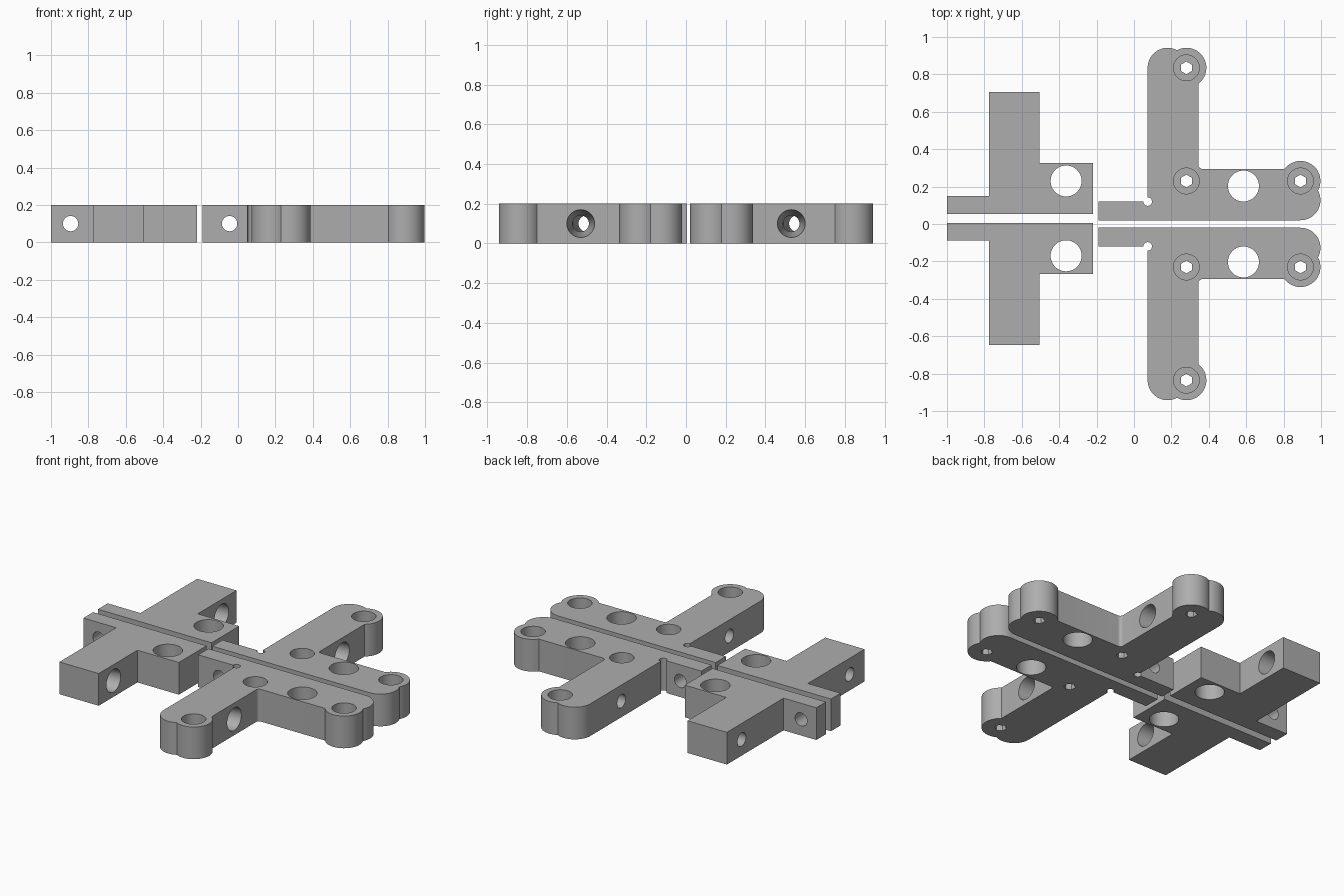
import bpy
import bmesh
from math import cos, sin, radians
from mathutils import Matrix, Vector

if "Cube" in bpy.data.objects:
    bpy.data.objects.remove(bpy.data.objects["Cube"], do_unlink=True)

HEIGHT = 0.2
MID = HEIGHT / 2

grey = bpy.data.materials.new("plain grey")
grey.use_nodes = True
grey.diffuse_color = (0.42, 0.42, 0.42, 1)
grey.node_tree.nodes["Principled BSDF"].inputs["Base Color"].default_value = grey.diffuse_color


def arc(cx, cy, r, start, end, steps=20):
    """Points along an arc, angles in degrees."""
    angles = [radians(start + (end - start) * i / steps) for i in range(steps + 1)]
    return [(cx + r * cos(a), cy + r * sin(a)) for a in angles]


def add_object(name, bm):
    mesh = bpy.data.meshes.new(name)
    bmesh.ops.recalc_face_normals(bm, faces=bm.faces)
    bm.to_mesh(mesh)
    bm.free()
    obj = bpy.data.objects.new(name, mesh)
    bpy.context.collection.objects.link(obj)
    mesh.materials.append(grey)
    return obj


def plate(name, outline):
    """Extrude an outline to the full height."""
    bm = bmesh.new()
    face = bm.faces.new([bm.verts.new((x, y, 0)) for x, y in outline])
    top = bmesh.ops.extrude_face_region(bm, geom=[face])["geom"]
    verts = [v for v in top if isinstance(v, bmesh.types.BMVert)]
    bmesh.ops.translate(bm, verts=verts, vec=(0, 0, HEIGHT))
    return add_object(name, bm)


def drill(obj, start, end, r1, r2=None, sides=48):
    """Cut a straight or tapered hole between two points."""
    start, end = Vector(start), Vector(end)
    axis = end - start
    turn = axis.to_track_quat('Z', 'Y').to_matrix().to_4x4()
    bm = bmesh.new()
    bmesh.ops.create_cone(bm, cap_ends=True, segments=sides, radius1=r1,
                          radius2=r1 if r2 is None else r2, depth=axis.length,
                          matrix=Matrix.Translation((start + end) / 2) @ turn)
    cutter = add_object("cutter", bm)
    cutter.hide_render = True
    mod = obj.modifiers.new("hole", 'BOOLEAN')
    mod.operation = 'DIFFERENCE'
    mod.solver = 'EXACT'
    mod.object = cutter
    bpy.context.view_layer.update()
    result = obj.evaluated_get(bpy.context.evaluated_depsgraph_get())
    mesh = bpy.data.meshes.new_from_object(result)
    obj.modifiers.clear()
    obj.data = mesh
    bpy.data.objects.remove(cutter, do_unlink=True)


def finish_pair(obj, name, axis_y):
    """Shade the part and add its mirror image across y = axis_y."""
    twin = obj.copy()
    twin.data = obj.data.copy()
    twin.name = name
    bpy.context.collection.objects.link(twin)
    twin.data.transform(Matrix.Translation((0, 2 * axis_y, 0)) @ Matrix.Diagonal((1, -1, 1, 1)))
    twin.data.flip_normals()
    for part in (obj, twin):
        bpy.ops.object.select_all(action='DESELECT')
        part.select_set(True)
        bpy.context.view_layer.objects.active = part
        bpy.ops.object.shade_smooth_by_angle(angle=radians(25))


# Square-edged bracket
square = plate("square_bracket_back", [
    (-1, 0.054), (-0.22, 0.054), (-0.22, 0.326), (-0.505, 0.326),
    (-0.505, 0.706), (-0.775, 0.706), (-0.775, 0.149), (-1, 0.149)])
drill(square, (-0.363, 0.23, -0.1), (-0.363, 0.23, 0.3), 0.083)
drill(square, (-0.895, 0, MID), (-0.895, 0.3, MID), 0.041)
drill(square, (-0.795, 0.56, MID), (-0.485, 0.56, MID), 0.039, 0.072)
finish_pair(square, "square_bracket_front", 0.03)

# Rounded bracket with screw bosses
R = 0.107
outline = [(-0.19, 0.02)]
outline += arc(0.89, 0.127, R, -90, 28.8)             # outer corner
outline += arc(0.89, 0.23, R, -28.8, 142.6)[1:]       # side boss
outline += arc(0.365, 0.315, 0.02, 270, 180, 6)       # inner fillet
outline += arc(0.28, 0.835, R, -52.6, 117.9)          # end boss
outline += arc(0.18, 0.835, R, 62.1, 180)[1:]         # rounded end
outline += arc(0.073, 0.12, 0.023, 90, -180, 18)      # relief notch
outline += [(-0.19, 0.12)]
rounded = plate("rounded_bracket_back", outline)
drill(rounded, (0.585, 0.203, -0.1), (0.585, 0.203, 0.3), 0.083)
drill(rounded, (-0.045, -0.1, MID), (-0.045, 0.25, MID), 0.041)
drill(rounded, (0.053, 0.53, MID), (0.365, 0.53, MID), 0.039, 0.072)

# Counterbored screw holes with hexagonal through holes
for x, y in ((0.28, 0.835), (0.28, 0.23), (0.89, 0.23)):
    drill(rounded, (x, y, 0.08), (x, y, 0.3), 0.069)
    bm_start, bm_end = (x, y, -0.1), (x, y, 0.15)
    drill(rounded, bm_start, bm_end, 0.034, sides=6)
finish_pair(rounded, "rounded_bracket_front", 0)
